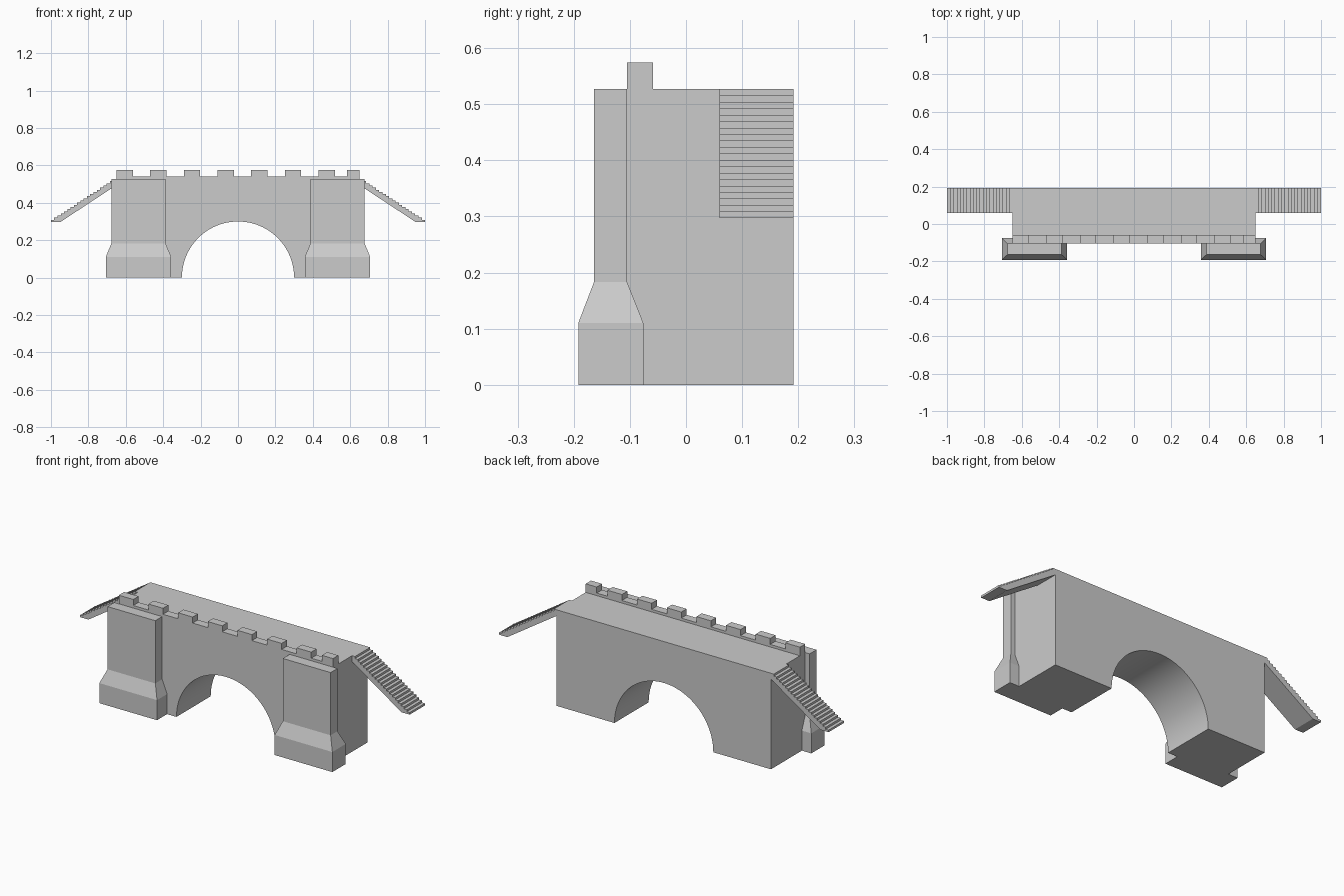
import bpy, bmesh, math

if "Cube" in bpy.data.objects:
    bpy.data.objects.remove(bpy.data.objects["Cube"])

def mesh_object(name, bm):
    bmesh.ops.recalc_face_normals(bm, faces=bm.faces)
    me = bpy.data.meshes.new(name)
    bm.to_mesh(me)
    bm.free()
    ob = bpy.data.objects.new(name, me)
    bpy.context.collection.objects.link(ob)
    return ob

def prism(name, outline, y0, y1):
    """Extrude an x-z outline from y0 to y1."""
    bm = bmesh.new()
    face = bm.faces.new([bm.verts.new((x, y0, z)) for x, z in outline])
    ext = bmesh.ops.extrude_face_region(bm, geom=[face])["geom"]
    verts = [v for v in ext if isinstance(v, bmesh.types.BMVert)]
    bmesh.ops.translate(bm, verts=verts, vec=(0, y1 - y0, 0))
    return mesh_object(name, bm)

def loft(name, rings):
    """Stack rectangles given as (x0, x1, y0, y1, z)."""
    bm = bmesh.new()
    loops = [[bm.verts.new(p) for p in
              ((a, c, z), (b, c, z), (b, d, z), (a, d, z))]
             for a, b, c, d, z in rings]
    bm.faces.new(loops[0])
    bm.faces.new(loops[-1])
    for lo, hi in zip(loops, loops[1:]):
        for i in range(4):
            j = (i + 1) % 4
            bm.faces.new((lo[i], lo[j], hi[j], hi[i]))
    return mesh_object(name, bm)

def mirror_x(ob):
    ob.modifiers.new("mirror", 'MIRROR').use_axis[0] = True

TOP, END, R = 0.527, 0.65, 0.30
FRONT, BACK = -0.105, 0.192

# Bridge body with a round arch
N = 48
arch = [(R * math.cos(math.pi * i / N), R * math.sin(math.pi * i / N)) for i in range(N + 1)]
body = prism("bridge_body", [(-END, 0), (-END, TOP), (END, TOP), (END, 0)] + arch, FRONT, BACK)
bpy.context.view_layer.objects.active = body
body.select_set(True)
bpy.ops.object.shade_smooth_by_angle(angle=math.radians(30))

# Crenellated parapet along the front edge
pts = [(-END, TOP)]
for i in range(8):
    x0 = -END + i * 0.18 if i < 7 else 0.583
    x1 = min(x0 + 0.088, END)
    low, high = 0.541, 0.574
    if i:
        pts.append((x0, low))
    pts += [(x0, high), (x1, high)]
    if i < 7:
        pts.append((x1, low))
pts.append((END, TOP))
prism("parapet", pts, FRONT, -0.059)

# Front pillars with flared bases
mirror_x(loft("pillar", [
    (0.357, 0.707, -0.192, -0.076, 0),
    (0.357, 0.707, -0.192, -0.076, 0.11),
    (0.387, 0.677, -0.164, FRONT, 0.183),
    (0.387, 0.677, -0.164, FRONT, TOP)]))

# Side stairs with a sloping underside
STEPS = 20
run, rise = (1 - END) / STEPS, 0.0115
stair = []
for i in range(STEPS):
    z = TOP - i * rise
    stair += [(END + i * run, z), (END + (i + 1) * run, z)]
bottom = TOP - STEPS * rise
stair += [(1, bottom), (0.95, bottom), (END, bottom + 0.30 * rise / run)]
mirror_x(prism("stairs", stair, 0.06, BACK))
